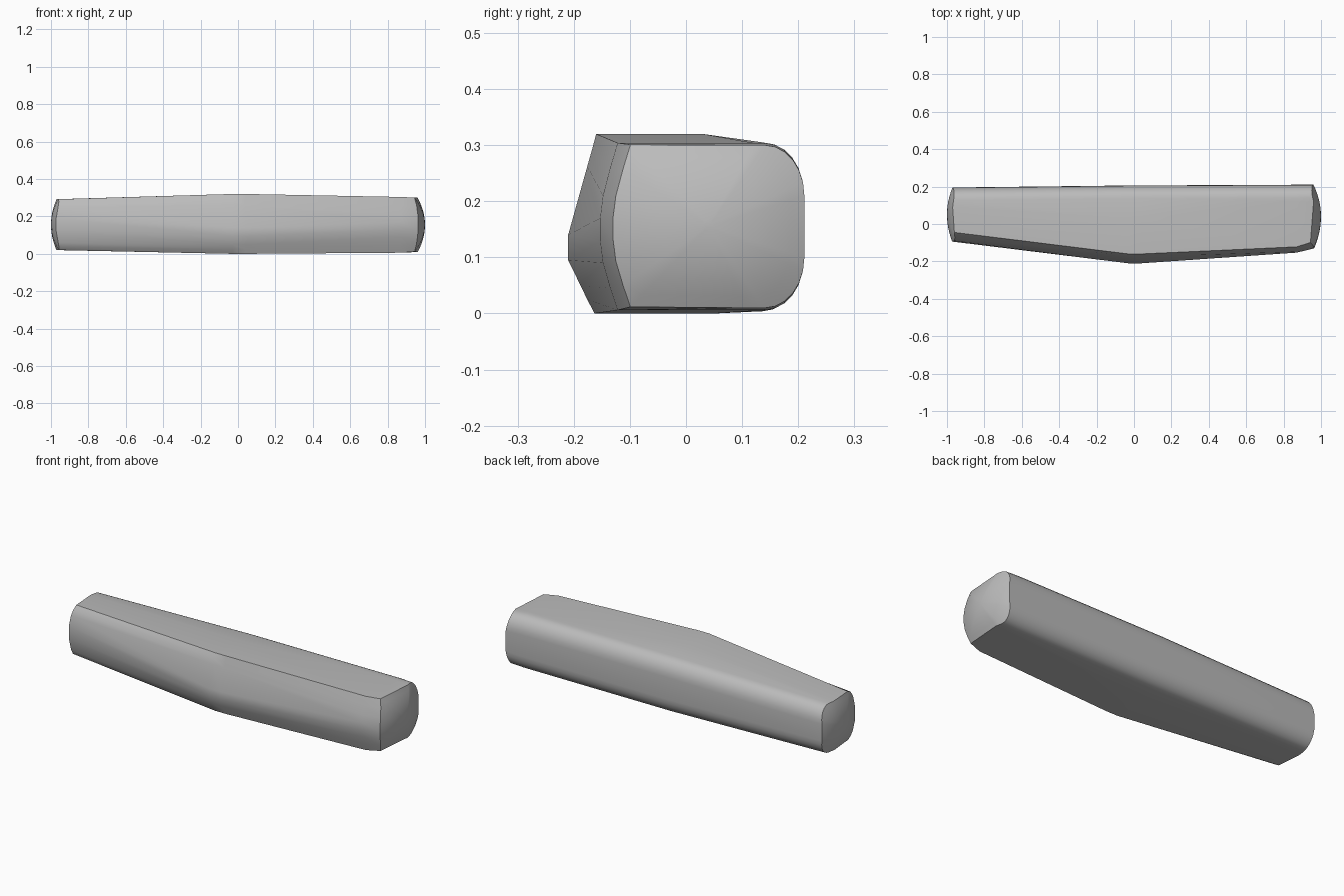
import bpy, bmesh, math

cube = bpy.data.objects.get("Cube")
if cube:
    bpy.data.objects.remove(cube)

grey = bpy.data.materials.new("plain grey")
grey.use_nodes = True
grey.diffuse_color = (0.5, 0.5, 0.5, 1)
grey.node_tree.nodes["Principled BSDF"].inputs["Base Color"].default_value = (0.5, 0.5, 0.5, 1)


def section(front, low_mid, high_mid, back, low, high):
    """Closed (y, z) ring: front face downwards, underside, rounded back, top."""
    arc = [math.radians(90 * i / 6) for i in range(7)]
    curve = [(back - 0.07 * (1 - math.sin(t)), 0.09 * (1 - math.cos(t))) for t in arc]
    lower = [(y, low + h) for y, h in curve]
    upper = [(y, high - h) for y, h in reversed(curve)]
    return front + [low_mid] + lower + upper + [high_mid]


# Cross-sections: narrow rounded end, keeled middle, wide end
left_ring = section(
    [(-0.045, 0.292), (-0.075, 0.278), (-0.09, 0.25), (-0.094, 0.19),
     (-0.094, 0.12), (-0.09, 0.06), (-0.08, 0.035), (-0.055, 0.02)],
    (0.08, 0.02), (0.09, 0.292), 0.195, 0.02, 0.292)
keel_ring = section(
    [(-0.16, 0.32), (-0.168, 0.29), (-0.176, 0.262), (-0.21, 0.14),
     (-0.21, 0.095), (-0.188, 0.05), (-0.176, 0.025), (-0.163, 0)],
    (0.05, 0), (0.03, 0.32), 0.206, 0.004, 0.305)
wide_front = [(-0.122, 0.304), (-0.135, 0.26), (-0.148, 0.21), (-0.153, 0.17),
              (-0.153, 0.13), (-0.148, 0.09), (-0.135, 0.045), (-0.122, 0.006)]
wide_ring = section(wide_front, (0.11, 0.006), (0.12, 0.304), 0.21, 0.006, 0.304)
end_front = [(y + 0.023, z * 0.97 + 0.006) for y, z in wide_front]
end_ring = section(end_front, (0.11, 0.01), (0.12, 0.3), 0.211, 0.01, 0.3)


def dome_rings(ring, side):
    """Rings of a bulging end cap, from its rim to near its centre."""
    cy = (min(p[0] for p in ring) + max(p[0] for p in ring)) / 2
    cz = (min(p[1] for p in ring) + max(p[1] for p in ring)) / 2
    rings = []
    for s in (1, 0.85, 0.65, 0.45, 0.25, 0.05):
        rings.append([(side * (1 - 0.028 * (s * (y - cy) / 0.15) ** 2
                               - 0.03 * (s * (z - cz) / 0.14) ** 2),
                       cy + s * (y - cy), cz + s * (z - cz)) for y, z in ring])
    return rings


# Loft the bar through all the rings
rings = list(reversed(dome_rings(left_ring, -1)))
for x, ring in ((-0.03, keel_ring), (0.04, keel_ring), (0.87, wide_ring)):
    rings.append([(x, y, z) for y, z in ring])
rings += dome_rings(end_ring, 1)

bm = bmesh.new()
loops = [[bm.verts.new(p) for p in ring] for ring in rings]
for a, b in zip(loops, loops[1:]):
    for i in range(len(a)):
        j = (i + 1) % len(a)
        bm.faces.new((a[i], a[j], b[j], b[i]))
bm.faces.new(loops[0])
bm.faces.new(loops[-1])
bmesh.ops.recalc_face_normals(bm, faces=bm.faces)

mesh = bpy.data.meshes.new("bar_body")
bm.to_mesh(mesh)
bm.free()
mesh.materials.append(grey)
bar = bpy.data.objects.new("bar_body", mesh)
bpy.context.collection.objects.link(bar)
bpy.ops.object.select_all(action='DESELECT')
bar.select_set(True)
bpy.context.view_layer.objects.active = bar
bpy.ops.object.shade_smooth_by_angle(angle=math.radians(30))
